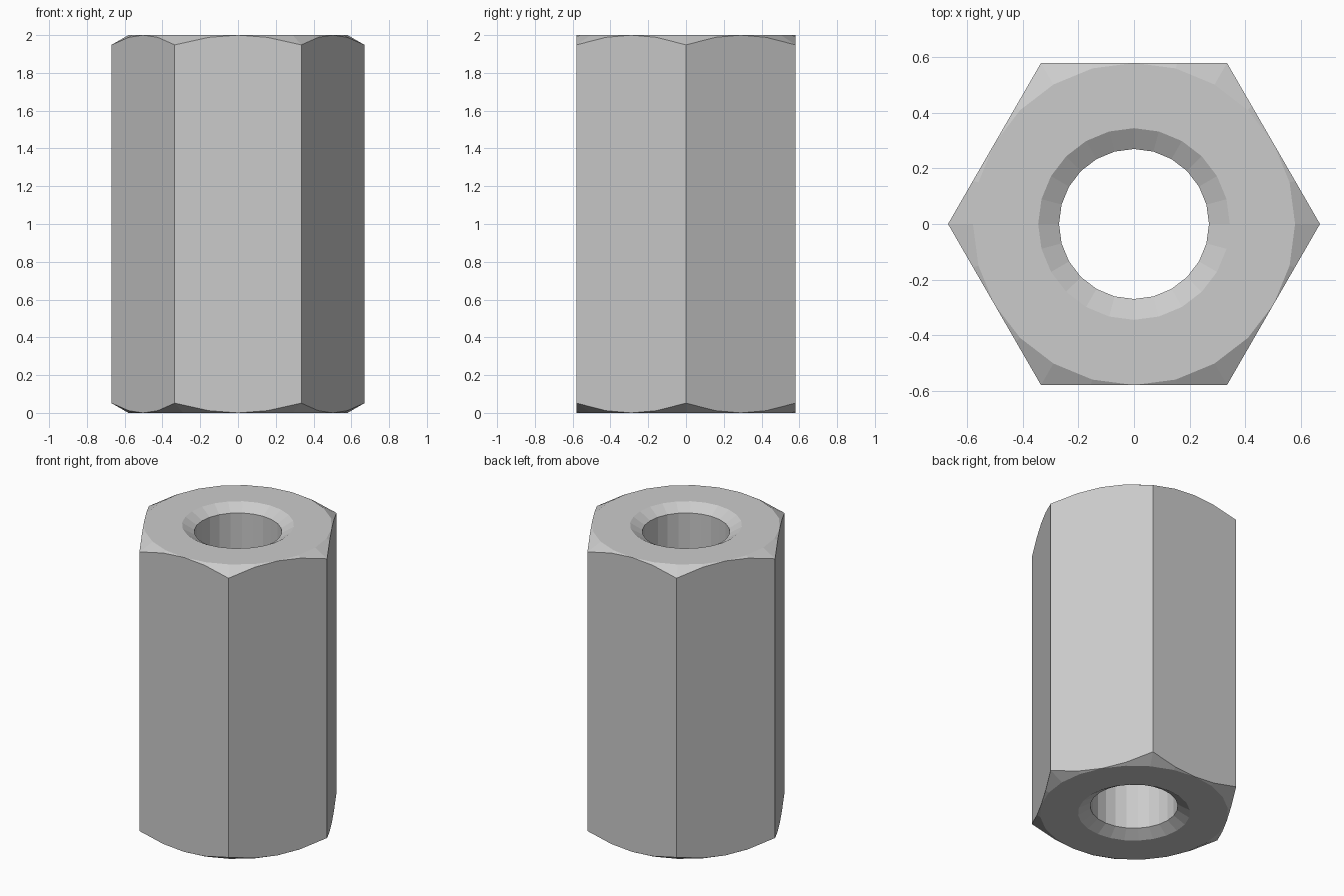
import bpy, bmesh, math

if "Cube" in bpy.data.objects:
    bpy.data.objects.remove(bpy.data.objects["Cube"])

SIDES = 24          # facets of the bore and chamfer circles
H = 2.0             # height
APOTHEM = 0.58      # centre to hexagon flat
BORE, SINK, SINK_DEPTH = 0.27, 0.345, 0.045
SLOPE = math.tan(math.radians(30))


def section(angle):
    """Closed (radius, z) profile of the nut at one angle."""
    off = (angle % (math.pi / 3)) - math.pi / 6
    rim = APOTHEM / math.cos(off)
    drop = (rim - APOTHEM) * SLOPE
    lower = [(BORE, SINK_DEPTH), (SINK, 0), (APOTHEM, 0), (rim, drop)]
    return lower + [(r, H - z) for r, z in reversed(lower)]


# Hexagonal coupling nut: sweep the varying profile around z
bm = bmesh.new()
columns = []
for i in range(SIDES):
    a = i * math.tau / SIDES
    columns.append([bm.verts.new((r * math.cos(a), r * math.sin(a), z))
                    for r, z in section(a)])
for i in range(SIDES):
    c, d = columns[i], columns[(i + 1) % SIDES]
    for j in range(len(c)):
        k = (j + 1) % len(c)
        bm.faces.new((c[j], d[j], d[k], c[k]))

# Merge where the chamfer touches the flats, then clean coplanar faces
bmesh.ops.remove_doubles(bm, verts=bm.verts, dist=1e-4)
bmesh.ops.recalc_face_normals(bm, faces=bm.faces)
flat_edges = [e for e in bm.edges
              if len(e.link_faces) == 2 and e.calc_face_angle() < 0.001
              and all(abs(f.normal.z) < 0.01 for f in e.link_faces)]
bmesh.ops.dissolve_edges(bm, edges=flat_edges, use_verts=False)

mesh = bpy.data.meshes.new("hex_coupling_nut")
bm.to_mesh(mesh)
bm.free()
nut = bpy.data.objects.new("hex_coupling_nut", mesh)
bpy.context.collection.objects.link(nut)
